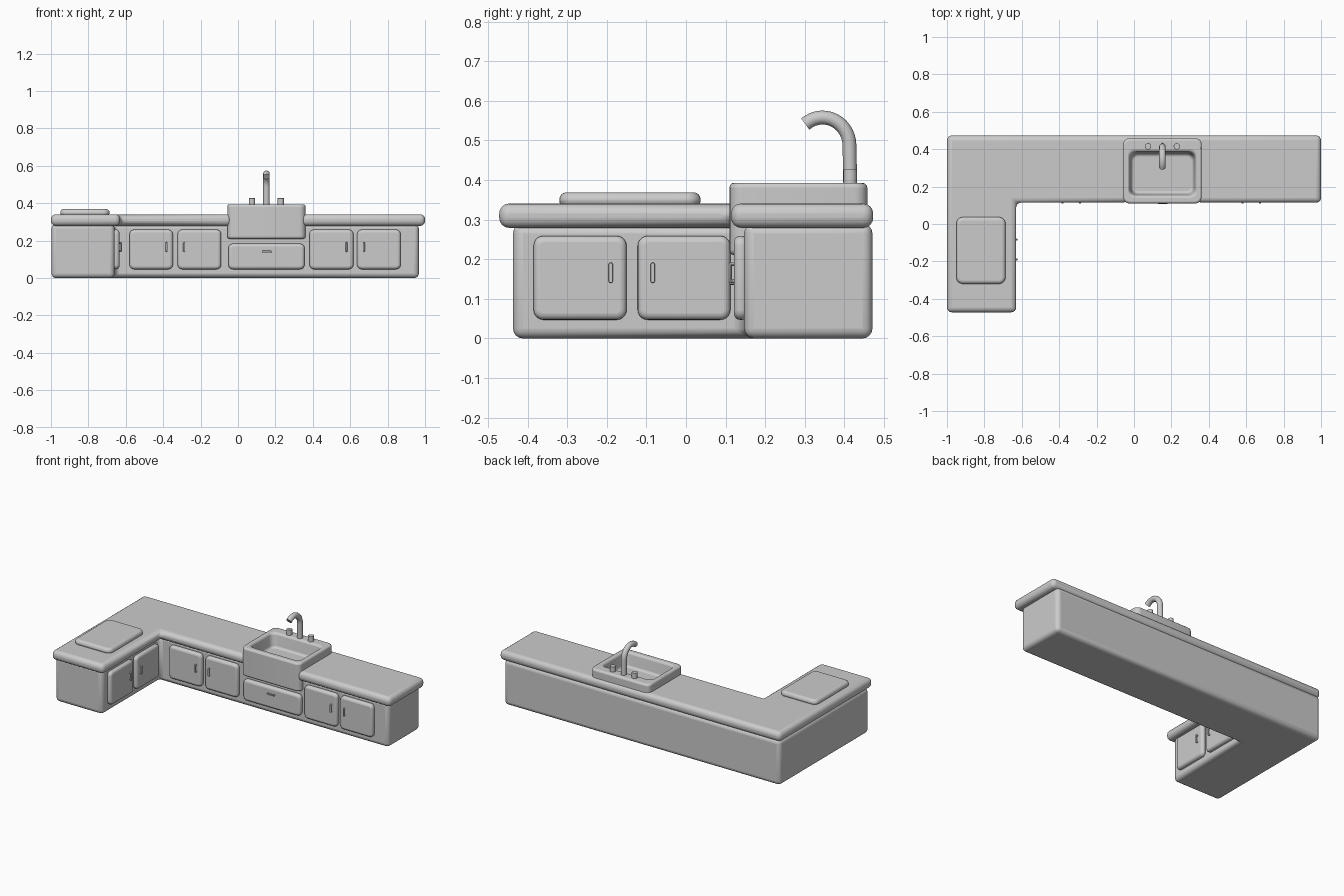
import bpy, bmesh, math
from mathutils import Matrix, Vector

if "Cube" in bpy.data.objects:
    bpy.data.objects.remove(bpy.data.objects["Cube"])

# Local frames (u, v, depth) for panels lying on each visible cabinet face
FLAT = Matrix.Identity(4)
FRONT = Matrix(((1, 0, 0, 0), (0, 0, -1, 0.147), (0, 1, 0, 0), (0, 0, 0, 1)))
SIDE = Matrix(((0, 0, 1, -0.66), (1, 0, 0, 0), (0, 1, 0, 0), (0, 0, 0, 1)))


def finish(name, bm, bevel, segments=4, matrix=FLAT):
    bmesh.ops.recalc_face_normals(bm, faces=bm.faces)
    me = bpy.data.meshes.new(name)
    bm.to_mesh(me)
    bm.free()
    ob = bpy.data.objects.new(name, me)
    bpy.context.collection.objects.link(ob)
    me.transform(matrix)
    if bevel:
        m = ob.modifiers.new("bevel", 'BEVEL')
        m.width, m.segments = bevel, segments
        m.limit_method, m.angle_limit = 'ANGLE', math.radians(40)
    smooth(ob)
    return ob


def smooth(ob):
    bpy.ops.object.select_all(action='DESELECT')
    ob.select_set(True)
    bpy.context.view_layer.objects.active = ob
    bpy.ops.object.shade_smooth_by_angle(angle=math.radians(40))


def prism(name, outline, z0, z1, bevel):
    bm = bmesh.new()
    face = bm.faces.new([bm.verts.new((x, y, z0)) for x, y in outline])
    ext = bmesh.ops.extrude_face_region(bm, geom=[face])["geom"]
    for v in ext:
        if isinstance(v, bmesh.types.BMVert):
            v.co.z = z1
    return finish(name, bm, bevel)


def loft(name, rings, bevel, segments=4, matrix=FLAT):
    """Stack of rounded rectangles: (x0, x1, y0, y1, radius, z)."""
    bm = bmesh.new()
    loops = []
    for x0, x1, y0, y1, r, z in rings:
        corners = ((x1 - r, y1 - r), (x0 + r, y1 - r), (x0 + r, y0 + r), (x1 - r, y0 + r))
        loop = []
        for q, (cx, cy) in enumerate(corners):
            for i in range(6):
                a = math.pi / 2 * (q + i / 5)
                loop.append(bm.verts.new((cx + r * math.cos(a), cy + r * math.sin(a), z)))
        loops.append(loop)
    for a, b in zip(loops, loops[1:]):
        for i in range(len(a)):
            j = (i + 1) % len(a)
            bm.faces.new((a[i], a[j], b[j], b[i]))
    bm.faces.new(loops[0])
    bm.faces.new(loops[-1])
    return finish(name, bm, bevel, segments, matrix)


def slab(name, x0, x1, y0, y1, z0, z1, r, bevel, matrix=FLAT):
    return loft(name, [(x0, x1, y0, y1, r, z0), (x0, x1, y0, y1, r, z1)], bevel, 4, matrix)


def tube(name, points, radius, resolution=4):
    cu = bpy.data.curves.new(name, 'CURVE')
    cu.dimensions = '3D'
    cu.bevel_depth, cu.bevel_resolution, cu.use_fill_caps = radius, resolution, True
    sp = cu.splines.new('POLY')
    sp.points.add(len(points) - 1)
    for p, co in zip(sp.points, points):
        p.co = (*co, 1)
    ob = bpy.data.objects.new(name, cu)
    bpy.context.collection.objects.link(ob)
    bpy.ops.object.select_all(action='DESELECT')
    ob.select_set(True)
    bpy.context.view_layer.objects.active = ob
    bpy.ops.object.convert(target='MESH')
    smooth(bpy.context.view_layer.objects.active)


def handle(name, u, v, matrix, upright=True):
    pts = []
    for t, d in ((-0.021, 0.022), (-0.021, 0.035), (0.021, 0.035), (0.021, 0.022)):
        p = (u, v + t, d) if upright else (u + t, v, d)
        pts.append(matrix @ Vector(p))
    tube(name, pts, 0.0055, 2)


# Cabinet body and countertop, the latter notched around the sink
prism("cabinet_base", [(-0.997, -0.437), (-0.66, -0.437), (-0.66, 0.147), (0.967, 0.147),
                       (0.967, 0.471), (-0.997, 0.471)], 0.0, 0.29, 0.025)
prism("countertop", [(-1, -0.472), (-0.63, -0.472), (-0.63, 0.114), (-0.035, 0.114),
                     (-0.035, 0.40), (0.338, 0.40), (0.338, 0.114), (1, 0.114),
                     (1, 0.473), (-1, 0.473)], 0.279, 0.341, 0.026)

# Raised board on the short wing
slab("counter_board", -0.95, -0.687, -0.32, 0.037, 0.33, 0.369, 0.035, 0.018)

# Doors with handles: (left, right, handle position, frame)
doors = [(-0.58, -0.348, -0.382, FRONT), (-0.323, -0.09, -0.288, FRONT),
         (0.382, 0.617, 0.580, FRONT), (0.637, 0.870, 0.673, FRONT),
         (-0.385, -0.15, -0.19, SIDE), (-0.122, 0.112, -0.084, SIDE)]
for i, (u0, u1, h, frame) in enumerate(doors, 1):
    slab(f"door_{i}", u0, u1, 0.047, 0.259, -0.01, 0.026, 0.025, 0.016, frame)
    handle(f"door_handle_{i}", h, 0.166, frame)

# Drawer below the sink
slab("drawer", -0.052, 0.356, 0.047, 0.184, -0.01, 0.026, 0.025, 0.016, FRONT)
handle("drawer_handle", 0.153, 0.141, FRONT, upright=False)

# Sink block with a recessed basin
loft("sink", [(-0.057, 0.361, 0.110, 0.458, 0.032, 0.21),
              (-0.057, 0.361, 0.110, 0.458, 0.032, 0.393),
              (-0.026, 0.330, 0.150, 0.388, 0.035, 0.393),
              (-0.012, 0.316, 0.164, 0.374, 0.035, 0.305)], 0.012, 3)

# Curved faucet spout and two taps
arc = [(0.152, 0.345 + 0.068 * math.cos(a), 0.487 + 0.071 * math.sin(a))
       for a in (math.radians(130 * i / 14) for i in range(15))]
tube("faucet", [(0.152, 0.415, 0.38)] + arc, 0.0175)
for side in (-1, 1):
    x = 0.152 + side * 0.077
    slab(f"tap_{'left' if side < 0 else 'right'}", x - 0.017, x + 0.017, 0.398, 0.432,
         0.38, 0.427, 0.0169, 0.003)
